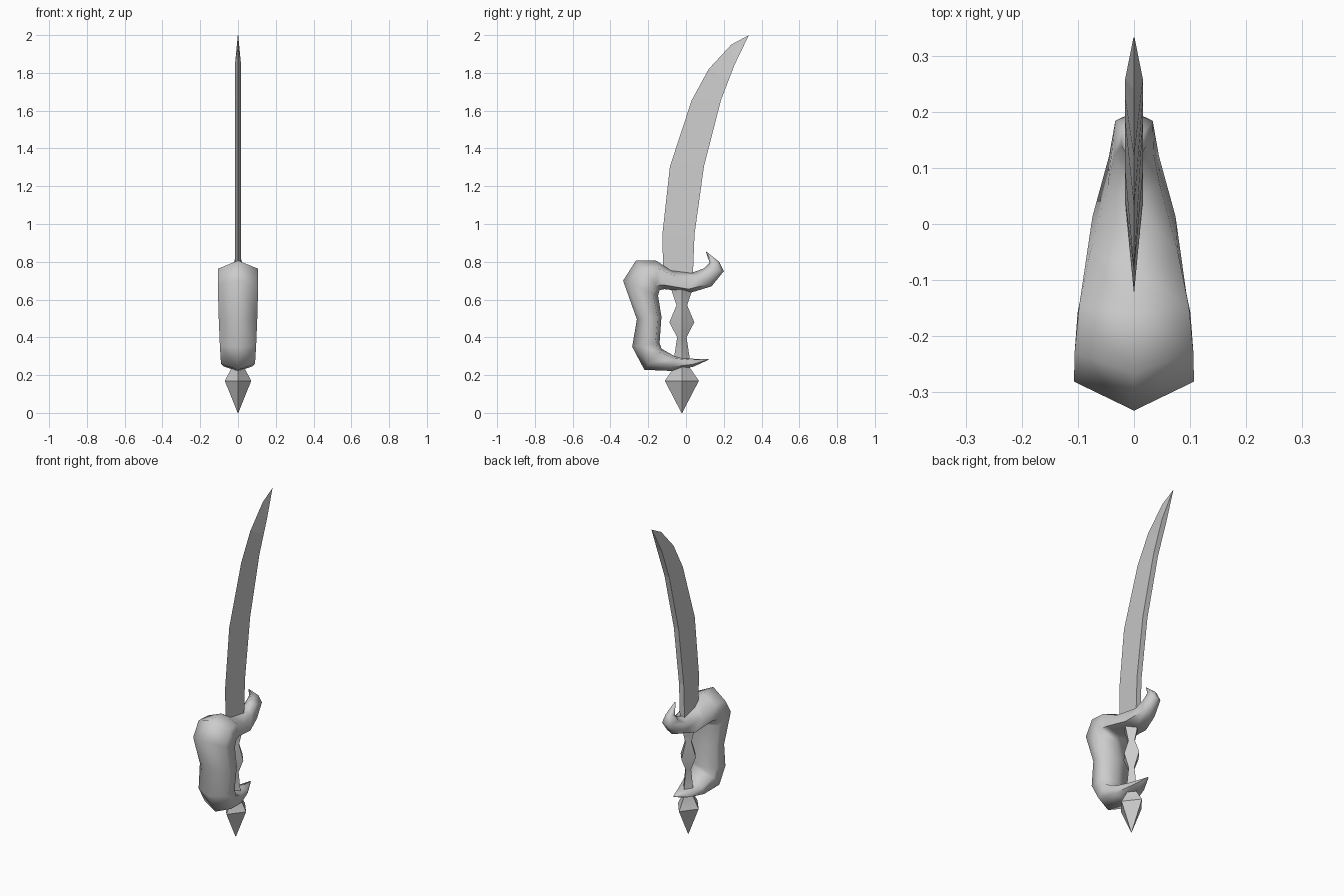
import bpy, bmesh, math

cube = bpy.data.objects.get("Cube")
if cube:
    bpy.data.objects.remove(cube, do_unlink=True)

# Single grey material
grey = bpy.data.materials.new("plain grey")
grey.use_nodes = True
colour = (0.6, 0.6, 0.6, 1)
grey.diffuse_color = colour
grey.node_tree.nodes["Principled BSDF"].inputs["Base Color"].default_value = colour


def loft(name, rings, smooth_angle=None):
    """Skin a list of equally sized vertex rings and cap both ends."""
    bm = bmesh.new()
    loops = [[bm.verts.new(p) for p in ring] for ring in rings]
    count = len(loops[0])
    for a, b in zip(loops, loops[1:]):
        for i in range(count):
            j = (i + 1) % count
            bm.faces.new((a[i], a[j], b[j], b[i]))
    bm.faces.new(loops[0])
    bm.faces.new(loops[-1])
    bmesh.ops.remove_doubles(bm, verts=bm.verts, dist=0.0005)
    bmesh.ops.recalc_face_normals(bm, faces=bm.faces)
    mesh = bpy.data.meshes.new(name)
    bm.to_mesh(mesh)
    bm.free()
    mesh.materials.append(grey)
    obj = bpy.data.objects.new(name, mesh)
    bpy.context.collection.objects.link(obj)
    if smooth_angle:
        bpy.ops.object.select_all(action='DESELECT')
        obj.select_set(True)
        bpy.context.view_layer.objects.active = obj
        bpy.ops.object.shade_smooth_by_angle(angle=math.radians(smooth_angle))
    return obj


# Curved blade: sharp front edge, flat spine; (front y, z, spine y, z, half thickness)
blade = [
    (-0.12, 0.69, 0.035, 0.69, 0.016),
    (-0.125, 0.945, 0.045, 0.945, 0.016),
    (-0.085, 1.305, 0.095, 1.305, 0.016),
    (0.03, 1.655, 0.185, 1.655, 0.016),
    (0.12, 1.82, 0.225, 1.76, 0.016),
    (0.24, 1.95, 0.258, 1.845, 0.016),
    (0.332, 1.999, 0.333, 2.0, 0.001),
]
loft("blade", [[(0, fy, fz), (t, sy, sz), (-t, sy, sz)]
               for fy, fz, sy, sz, t in blade])

# Hand guard: outer ridge y, z, inner ridge y, z, half width
guard = [
    (0.104, 0.856, 0.110, 0.852, 0.003),
    (0.125, 0.795, 0.175, 0.80, 0.022),
    (0.095, 0.765, 0.20, 0.75, 0.035),
    (0.04, 0.745, 0.135, 0.67, 0.047),
    (-0.08, 0.755, 0.03, 0.638, 0.078),
    (-0.16, 0.807, -0.115, 0.655, 0.098),
    (-0.265, 0.807, -0.14, 0.65, 0.106),
    (-0.333, 0.70, -0.148, 0.62, 0.107),
    (-0.26, 0.495, -0.13, 0.51, 0.102),
    (-0.285, 0.35, -0.14, 0.37, 0.096),
    (-0.22, 0.228, -0.13, 0.34, 0.09),
    (-0.075, 0.222, -0.06, 0.30, 0.072),
    (0.04, 0.245, 0.02, 0.287, 0.042),
    (0.12, 0.281, 0.119, 0.285, 0.003),
]


def guard_ring(oy, oz, iy, iz, w):
    def at(x, f):
        return (x, oy + (iy - oy) * f, oz + (iz - oz) * f)
    return [at(0, 0), at(w, 0.28), at(w * 0.95, 0.85),
            at(0, 1), at(-w * 0.95, 0.85), at(-w, 0.28)]


loft("hand_guard", [guard_ring(*s) for s in guard], 75)


# Four-sided turned parts below the blade
def diamond(name, profile, smooth_angle):
    rings = [[(0, -0.022 - r, z), (r * 0.78, -0.022, z),
              (0, -0.022 + r, z), (-r * 0.78, -0.022, z)] for z, r in profile]
    loft(name, rings, smooth_angle)


diamond("grip", [(0.25, 0.043), (0.30, 0.04), (0.40, 0.025), (0.48, 0.066),
                 (0.57, 0.028), (0.65, 0.055), (0.70, 0.055)], 40)
diamond("pommel", [(0.0, 0.002), (0.17, 0.09), (0.25, 0.035), (0.27, 0.035)], 40)
